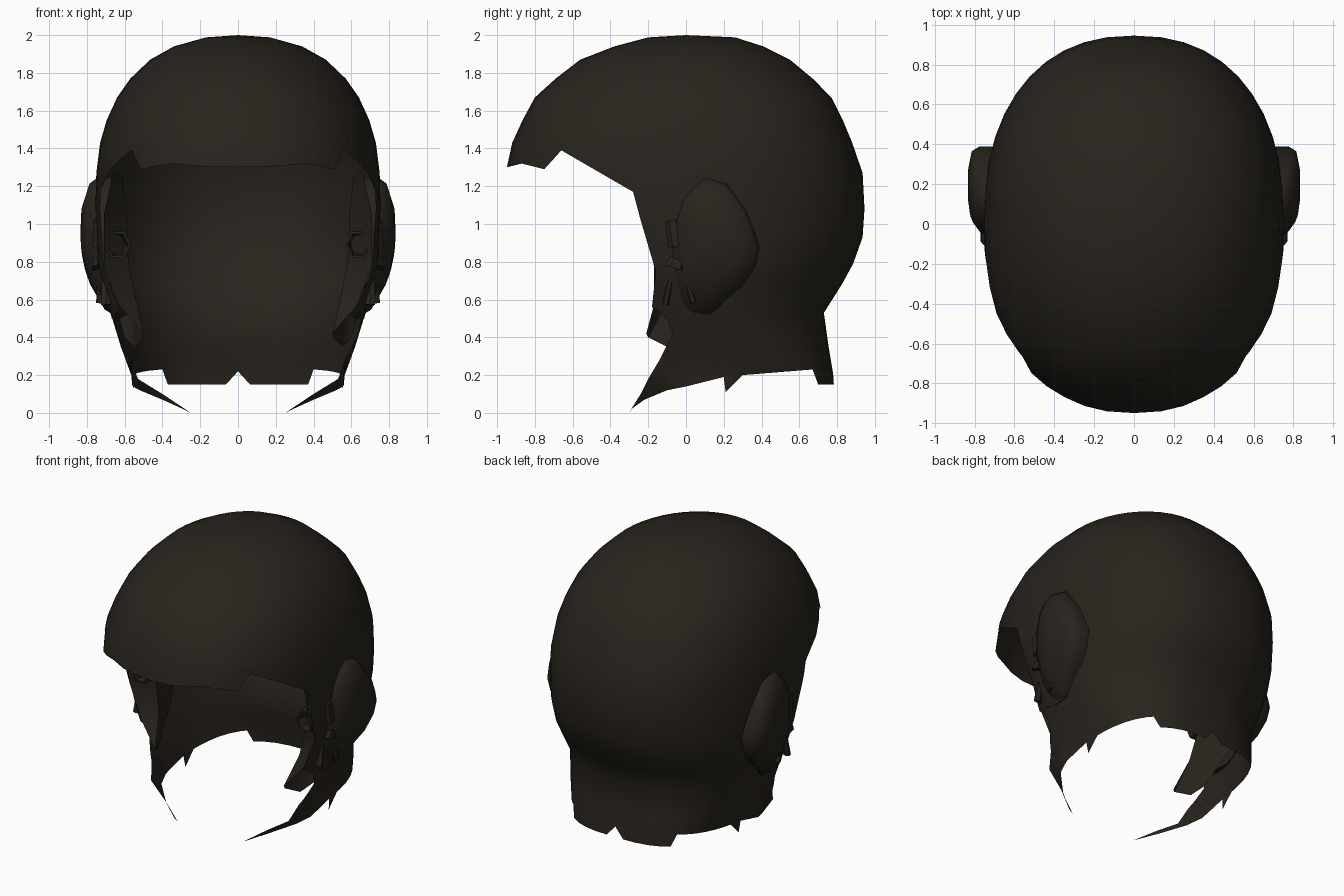
import bpy, bmesh, math
from mathutils import Vector

if "Cube" in bpy.data.objects:
    bpy.data.objects.remove(bpy.data.objects["Cube"])

leather = bpy.data.materials.new("dark_leather")
leather.diffuse_color = (0.021, 0.017, 0.012, 1)
leather.use_nodes = True
leather.node_tree.nodes["Principled BSDF"].inputs["Base Color"].default_value = leather.diffuse_color


def finish(bm, name, mirror=False, angle=40):
    bmesh.ops.recalc_face_normals(bm, faces=bm.faces[:])
    me = bpy.data.meshes.new(name)
    bm.to_mesh(me)
    bm.free()
    ob = bpy.data.objects.new(name, me)
    bpy.context.collection.objects.link(ob)
    me.materials.append(leather)
    if mirror:
        ob.modifiers.new("Mirror", 'MIRROR').use_mirror_merge = False
    bpy.ops.object.select_all(action='DESELECT')
    ob.select_set(True)
    bpy.context.view_layer.objects.active = ob
    bpy.ops.object.shade_smooth_by_angle(angle=math.radians(angle))
    return ob


def loft(rows, closed=False):
    """Skin rows of equal length with quads."""
    bm = bmesh.new()
    vs = [[bm.verts.new(p) for p in r] for r in rows]
    n = len(rows[0])
    for a, b in zip(vs, vs[1:]):
        for j in range(n if closed else n - 1):
            k = (j + 1) % n
            bm.faces.new((a[j], a[k], b[k], b[j]))
    return bm, vs


def inside(p, poly):
    hit = False
    for (a, b), (c, d) in zip(poly, poly[1:] + poly[:1]):
        if (b > p[1]) != (d > p[1]) and p[0] < (c - a) * (p[1] - b) / (d - b) + a:
            hit = not hit
    return hit


def cut(bm, poly, ax, keep=lambda f: True):
    """Trim away a polygon drawn in the (ax, z) projection."""
    for p, q in zip(poly, poly[1:] + poly[:1]):
        def near(f):
            for i, k in ((ax, 0), (2, 1)):
                lo, hi = sorted((p[k], q[k]))
                c = [v.co[i] for v in f.verts]
                if max(c) < lo - 1e-3 or min(c) > hi + 1e-3:
                    return False
            return keep(f)
        fs = [f for f in bm.faces if near(f)]
        if not fs:
            continue
        geom = fs + list({e for f in fs for e in f.edges}) + list({v for f in fs for v in f.verts})
        co, no = Vector((0, 0, p[1])), Vector((0, 0, q[0] - p[0]))
        co[ax], no[ax] = p[0], -(q[1] - p[1])
        bmesh.ops.bisect_plane(bm, geom=geom, dist=1e-5, plane_co=co, plane_no=no.normalized())
    dead = []
    for f in bm.faces:
        c = f.calc_center_median()
        if keep(f) and inside((c[ax], c.z), poly):
            dead.append(f)
    bmesh.ops.delete(bm, geom=dead, context='FACES')


# Cap shell: horizontal rings (z, front y, back y, half width, squareness)
rings = [(1.988, -.2, .26, .17, 2), (1.94, -.38, .41, .34, 2), (1.87, -.56, .55, .465, 2.05),
         (1.77, -.69, .67, .57, 2.1), (1.67, -.8, .77, .64, 2.2), (1.55, -.865, .83, .695, 2.25),
         (1.43, -.92, .88, .73, 2.3), (1.27, -.955, .935, .75, 2.3), (1.08, -.8, .945, .755, 2.3),
         (.93, -.62, .935, .75, 2.3), (.79, -.48, .885, .745, 2.3), (.68, -.42, .825, .72, 2.3),
         (.53, -.35, .73, .675, 2.4), (.35, -.3, .755, .62, 2.7), (.2, -.3, .78, .565, 3),
         (.05, -.3, .795, .55, 3)]
N = 44
rows = []
for z, yf, yb, w, n in rings:
    row = []
    for j in range(N):
        c, s = math.cos(2 * math.pi * j / N), math.sin(2 * math.pi * j / N)
        x = w * math.copysign(abs(c) ** (2 / n), c)
        y = (yb if s > 0 else yf) * abs(s) ** (2 / n)
        row.append((x, y, z))
    rows.append(row)
bm, vs = loft(rows, True)
top = bm.verts.new((0, 0, 2))
for j in range(N):
    bm.faces.new((top, vs[0][j], vs[0][(j + 1) % N]))

# Face opening and ragged hem, then the notch at the nape
opening = [(-1.2, 1.3), (-.95, 1.3), (-.87, 1.32), (-.75, 1.29), (-.66, 1.39), (-.28, 1.17),
           (-.24, 1.02), (-.16, .75), (-.18, .56), (-.1, .5), (-.07, .42), (-.14, .28),
           (0, .14), (.2, .19), (.21, .11), (.3, .2), (.67, .23), (.7, .15),
           (1.1, .15), (1.1, -.2), (-1.2, -.2)]
cut(bm, opening, 1)
cut(bm, [(-.11, .1), (0, .22), (.11, .1)], 0, lambda f: f.calc_center_median().y > .5)
finish(bm, "cap_shell", angle=50)

# Ear covers: side outline (y, z) raised into a shallow domed pod
outline = [(.1, 1.25), (.22, 1.21), (.32, 1.07), (.36, .97), (.39, .88), (.37, .78), (.3, .67),
           (.22, .61), (.13, .51), (.03, .5), (-.06, .52), (-.11, .62), (-.1, .78),
           (-.1, .95), (-.05, 1.05), (-.02, 1.14), (.04, 1.2)]
cy, cz = .14, .89


def pod_x(y, z):
    return (.833 - .8 * max(0, .93 - z) ** 2 - 2.0 * max(0, .12 - y) ** 2
            - .8 * max(0, z - 1) ** 2 - 1.0 * max(0, y - .28) ** 2)


rows = []
for scale, drop in ((1, None), (1, .045), (.9, .01), (.55, 0), (.1, 0)):
    row = []
    for y, z in outline:
        y, z = cy + (y - cy) * scale, cz + (z - cz) * scale
        row.append((.67 if drop is None else pod_x(y, z) - drop, y, z))
    rows.append(row)
bm, vs = loft(rows, True)
bm.faces.new(vs[-1])
finish(bm, "ear_cover", True, 60)

# Inner cheek panels: padded lining behind the front edge, ending in a low tip
outer = [(.66, -.27, 1.27), (.71, -.24, 1.05), (.71, -.17, .78), (.63, -.17, .57), (.5, -.21, .42)]
mid = [(.61, -.14, 1.25), (.59, -.1, 1.05), (.58, -.07, .8), (.54, -.1, .6), (.5, -.2, .4)]
inner = [(.63, .06, 1.23), (.60, .12, 1.05), (.58, .14, .8), (.56, .06, .62), (.55, -.1, .35)]
back = [(.72, .18, 1.17), (.70, .28, 1.03), (.69, .28, .8), (.67, .18, .64), (.6, -.02, .4)]
bm, vs = loft([outer, mid, inner, back])
finish(bm, "cheek_panel", True)

# Chin straps curling in under the jaw to a point
upper = [(.573, -.08, .31), (.567, -.14, .28), (.53, -.2, .18), (.4, -.24, .1), (.25, -.3, 0)]
lower = [(.559, .05, .155), (.557, 0, .14), (.52, -.1, .12), (.4, -.22, .07), (.29, -.29, .02)]
bm, vs = loft([upper, lower])
finish(bm, "chin_strap", True)

# Hexagonal socket in each cheek, open to the front
hexagon = [(math.cos(k * math.pi / 3), math.sin(k * math.pi / 3)) for k in range(6)]
rows = [[(.635 + r * c, y, .89 + 1.2 * r * s) for c, s in hexagon]
        for r, y in ((.065, -.04), (.068, -.17), (.055, -.17), (.04, -.1))]
bm, vs = loft(rows, True)
bm.faces.new(vs[-1])
finish(bm, "cheek_socket", True, 30)

# Small clasps and folds at the front of each ear cover
for name, loc, size, tilt in (("clasp_upper", (.745, -.06, .95), (.06, .1, .14), .2),
                              ("clasp_lower", (.745, -.05, .79), (.06, .12, .05), -.3),
                              ("fold_front", (.70, -.09, .67), (.06, .035, .2), -.2),
                              ("fold_rear", (.725, .01, .68), (.06, .035, .2), .3)):
    bm = bmesh.new()
    bmesh.ops.create_cone(bm, cap_ends=True, segments=6, radius1=.5, radius2=.35, depth=1)
    ct, st = math.cos(tilt), math.sin(tilt)
    for v in bm.verts:
        x, y, z = (v.co[i] * size[i] for i in range(3))
        v.co = Vector(loc) + Vector((x, y * ct - z * st, y * st + z * ct))
    finish(bm, name, True, 30)
